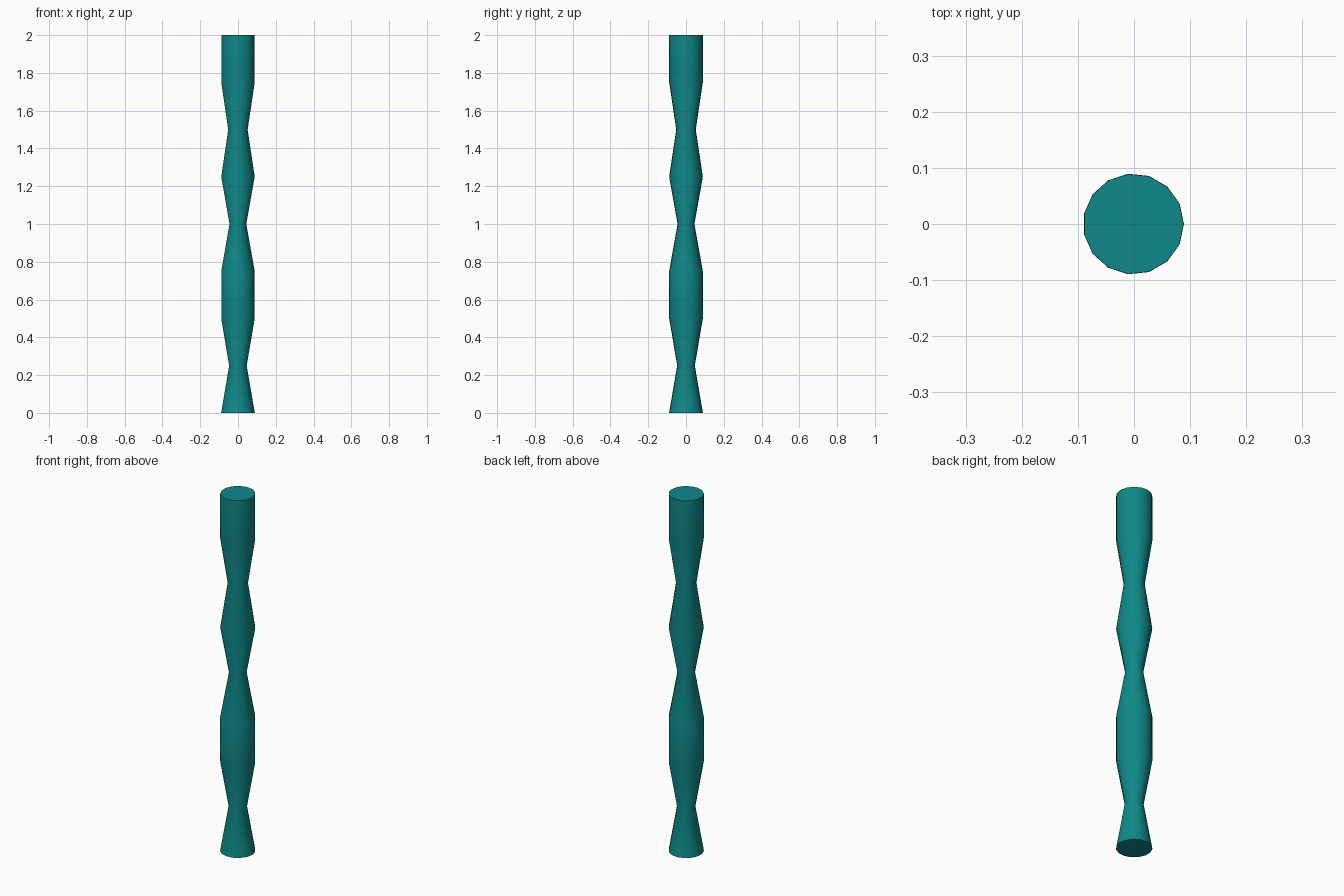
import bpy, bmesh, math

if "Cube" in bpy.data.objects:
    bpy.data.objects.remove(bpy.data.objects["Cube"])

SIDES = 15
# radius of each evenly spaced ring, bottom to top
RADII = [0.09, 0.047, 0.0895, 0.0895, 0.045, 0.0895, 0.052, 0.0895, 0.0895]
STEP = 2.0 / (len(RADII) - 1)
SHIFT = -0.001  # centres the odd-sided outline

bm = bmesh.new()

# stacked rings of the turned post
rings = []
for i, r in enumerate(RADII):
    rings.append([bm.verts.new((r * math.cos(math.tau * k / SIDES) + SHIFT,
                                r * math.sin(math.tau * k / SIDES),
                                i * STEP)) for k in range(SIDES)])

# side walls
for low, high in zip(rings, rings[1:]):
    for k in range(SIDES):
        n = (k + 1) % SIDES
        bm.faces.new((low[k], low[n], high[n], high[k]))

# end caps
bm.faces.new(rings[0][::-1])
bm.faces.new(rings[-1])

mesh = bpy.data.meshes.new("turned_post")
bm.to_mesh(mesh)
bm.free()
post = bpy.data.objects.new("turned_post", mesh)
bpy.context.collection.objects.link(post)

# teal finish
teal = bpy.data.materials.new("teal")
teal.diffuse_color = (0.005, 0.25, 0.25, 1)
teal.use_nodes = True
teal.node_tree.nodes["Principled BSDF"].inputs["Base Color"].default_value = teal.diffuse_color
mesh.materials.append(teal)

# smooth sides, crisp cap edges
bpy.context.view_layer.objects.active = post
post.select_set(True)
bpy.ops.object.shade_smooth_by_angle(angle=math.radians(30))
